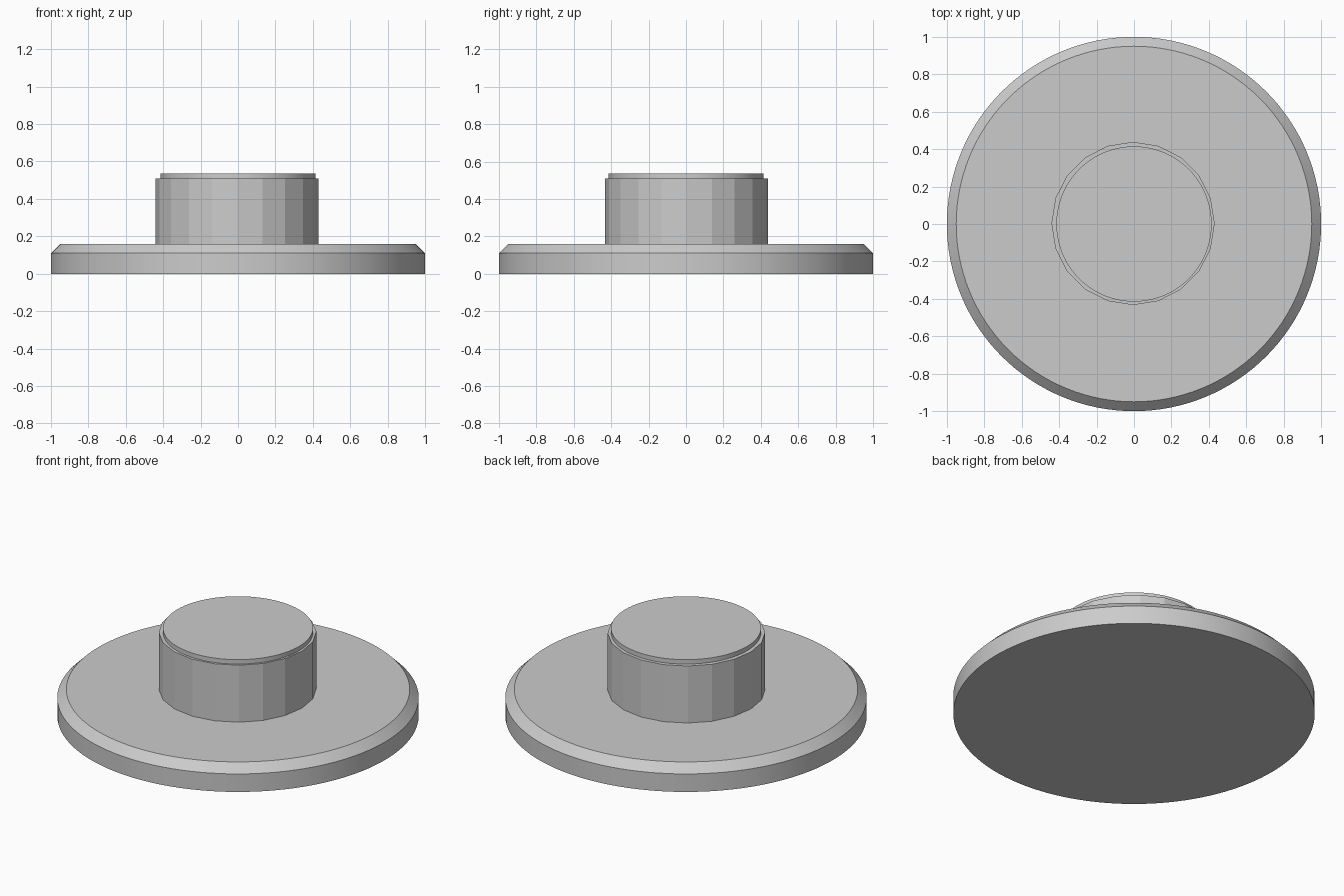
import bpy
import math

cube = bpy.data.objects.get("Cube")
if cube:
    bpy.data.objects.remove(cube, do_unlink=True)

grey = bpy.data.materials.new("light grey")
grey.use_nodes = True
colour = (0.6, 0.6, 0.6, 1)
grey.diffuse_color = colour
grey.node_tree.nodes["Principled BSDF"].inputs["Base Color"].default_value = colour


def disc(name, rings, sides, centre=(0, 0), smooth=True):
    """Closed round solid through (radius, height) rings, bottom to top."""
    verts = []
    for radius, z in rings:
        for i in range(sides):
            a = math.tau * i / sides
            verts.append((radius * math.cos(a), radius * math.sin(a), z))
    faces = [tuple(reversed(range(sides))),
             tuple(range(len(verts) - sides, len(verts)))]
    for r in range(len(rings) - 1):
        for i in range(sides):
            j = (i + 1) % sides
            low, high = r * sides, (r + 1) * sides
            faces.append((low + i, low + j, high + j, high + i))
    mesh = bpy.data.meshes.new(name)
    mesh.from_pydata(verts, [], faces)
    mesh.materials.append(grey)
    obj = bpy.data.objects.new(name, mesh)
    obj.location = (*centre, 0)
    bpy.context.collection.objects.link(obj)
    if smooth:
        bpy.ops.object.select_all(action="DESELECT")
        obj.select_set(True)
        bpy.context.view_layer.objects.active = obj
        bpy.ops.object.shade_smooth_by_angle(angle=math.radians(30))
    return obj


# Wide flange with a chamfered upper rim
disc("base_flange", [(1, 0), (1, 0.11), (0.95, 0.16)], 128)

# Faceted collar, a touch off centre
disc("collar", [(0.436, 0.155), (0.436, 0.508)], 20, (-0.005, 0.003), False)

# Round plug rising just above the collar
disc("centre_plug", [(0.415, 0.155), (0.415, 0.535)], 96)
